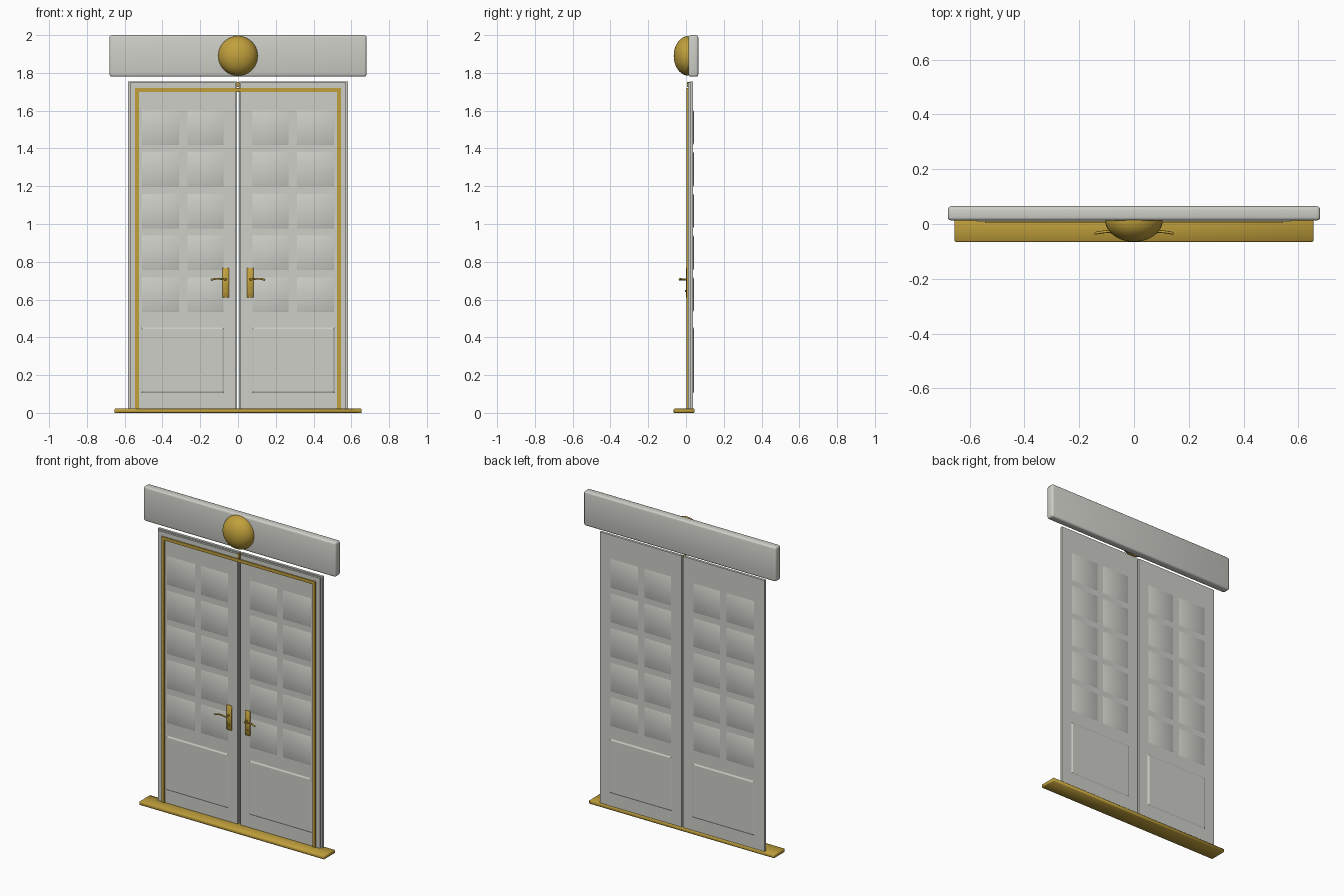
import bpy, bmesh, math
from mathutils import Vector

cube = bpy.data.objects.get("Cube")
if cube:
    bpy.data.objects.remove(cube, do_unlink=True)


def material(name, rgb):
    m = bpy.data.materials.new(name)
    m.use_nodes = True
    m.diffuse_color = (*rgb, 1)
    m.node_tree.nodes["Principled BSDF"].inputs["Base Color"].default_value = (*rgb, 1)
    return m


GREY = material("warm grey paint", (0.62, 0.62, 0.58))
GOLD = material("brass", (0.53, 0.35, 0.045))


def finish(name, bm, mat, smooth=None):
    bmesh.ops.recalc_face_normals(bm, faces=bm.faces)
    mesh = bpy.data.meshes.new(name)
    bm.to_mesh(mesh)
    bm.free()
    mesh.materials.append(mat)
    ob = bpy.data.objects.new(name, mesh)
    bpy.context.collection.objects.link(ob)
    if smooth:
        bpy.ops.object.select_all(action="DESELECT")
        ob.select_set(True)
        bpy.context.view_layer.objects.active = ob
        bpy.ops.object.shade_smooth_by_angle(angle=math.radians(smooth))
    return ob


def box(name, x, y, z, mat, bevel=0, segments=2):
    """Box between three (low, high) ranges, optionally with rounded edges."""
    bm = bmesh.new()
    bmesh.ops.create_cube(bm, size=1)
    for v in bm.verts:
        v.co = [sum(r) / 2 + c * (r[1] - r[0]) for r, c in zip((x, y, z), v.co)]
    if bevel:
        bmesh.ops.bevel(bm, geom=bm.edges[:], offset=bevel, segments=segments,
                        affect="EDGES", profile=0.5)
    return finish(name, bm, mat, 50 if bevel else None)


def raised_plate(name, x, z, y, rise, slope, smooth):
    """Tapered plate standing on the plane y; rise is signed."""
    bm = bmesh.new()
    rings = []
    for depth, inset in ((0, 0), (rise, slope)):
        x0, x1, z0, z1 = x[0] + inset, x[1] - inset, z[0] + inset, z[1] - inset
        rings.append([bm.verts.new((a, y + depth, b))
                      for a, b in ((x0, z0), (x1, z0), (x1, z1), (x0, z1))])
    for i in range(4):
        j = (i + 1) % 4
        bm.faces.new((rings[0][i], rings[0][j], rings[1][j], rings[1][i]))
    bm.faces.new(rings[0])
    face = bm.faces.new(rings[1])
    ob = finish(name, bm, GREY)
    for p in ob.data.polygons:
        p.use_smooth = smooth and p.index != 4
    for e in ob.data.edges:     # keep the hidden base from bending the shading
        e.use_edge_sharp = all(abs(ob.data.vertices[i].co.y - y) < 1e-5 for i in e.vertices)
    return ob


def tube(name, points, radius, mat):
    curve = bpy.data.curves.new(name, "CURVE")
    curve.dimensions = "3D"
    curve.bevel_depth = radius
    curve.bevel_resolution = 2
    curve.use_fill_caps = True
    line = curve.splines.new("POLY")
    line.points.add(len(points) - 1)
    for p, co in zip(line.points, points):
        p.co = (*co, 1)
    curve.materials.append(mat)
    ob = bpy.data.objects.new(name, curve)
    bpy.context.collection.objects.link(ob)
    return ob


def span(side, a, b):
    return tuple(sorted((side * a, side * b)))


# Header board and threshold
box("header_board", (-0.68, 0.68), (0.013, 0.065), (1.78, 2.0), GREY, 0.012, 3)
box("threshold", (-0.655, 0.655), (-0.065, 0.045), (0, 0.022), GOLD, 0.003, 1)

# Flattened half dome on the header
dome = bmesh.new()
bmesh.ops.create_uvsphere(dome, u_segments=40, v_segments=24, radius=1)
bmesh.ops.bisect_plane(dome, geom=dome.verts[:] + dome.edges[:] + dome.faces[:],
                       plane_co=(0, 0, 0), plane_no=(0, 0, 1), clear_inner=True)
rim = [e for e in dome.edges if e.is_boundary]
bmesh.ops.holes_fill(dome, edges=rim)
for v in dome.verts:
    v.co = Vector((v.co.x * 0.105, 0.014 - v.co.z * 0.079, 1.89 + v.co.y * 0.105))
finish("header_dome", dome, GOLD, 50)

# Two mirrored door leaves
FRONT, BACK = 0.01, 0.038
for side, label in ((1, "left"), (-1, "right")):
    box(label + "_leaf_back", span(side, 0.006, 0.583), (0.022, BACK), (0.022, 1.755), GREY)
    box(label + "_leaf_front", span(side, 0.012, 0.573), (FRONT, 0.022), (0.022, 1.748), GREY)

    for y, out, where in ((FRONT, -1, "front"), (BACK, 1, "back")):
        # Lower raised panel
        raised_plate(f"{label}_{where}_lower_panel", span(side, 0.073, 0.513),
                     (0.105, 0.453), y, out * 0.005, 0.009, False)
        # Five rows of two pillowed panes
        for row in range(5):
            z = 0.535 + row * 0.221
            for col, (a, b) in enumerate(((0.078, 0.268), (0.312, 0.508))):
                raised_plate(f"{label}_{where}_pane_{row}_{col}", span(side, a, b),
                             (z, z + 0.183), y, out * 0.004, 0.008, True)

    # Brass trim along the outer edge
    box(label + "_trim", span(side, 0.524, 0.544), (0.003, FRONT), (0.022, 1.7), GOLD)

    # Handle: plate, spindle, curved lever, lock cylinder
    box(label + "_handle_plate", span(side, 0.047, 0.082), (0.0, FRONT),
        (0.61, 0.768), GOLD, 0.003, 1)
    tube(label + "_handle_lever",
         [(side * 0.065, 0, 0.707), (side * 0.065, -0.027, 0.707),
          (side * 0.07, -0.031, 0.707), (side * 0.095, -0.027, 0.71),
          (side * 0.12, -0.03, 0.71), (side * 0.143, -0.034, 0.704)], 0.005, GOLD)
    tube(label + "_lock_cylinder",
         [(side * 0.065, 0.003, 0.645), (side * 0.065, -0.006, 0.645)], 0.006, GOLD)

# Trim across the top and the small catch above it
box("top_trim", (-0.544, 0.544), (0.003, FRONT), (1.7, 1.72), GOLD)
box("top_catch", (-0.007, 0.007), (0.006, 0.02), (1.725, 1.752), GOLD)
